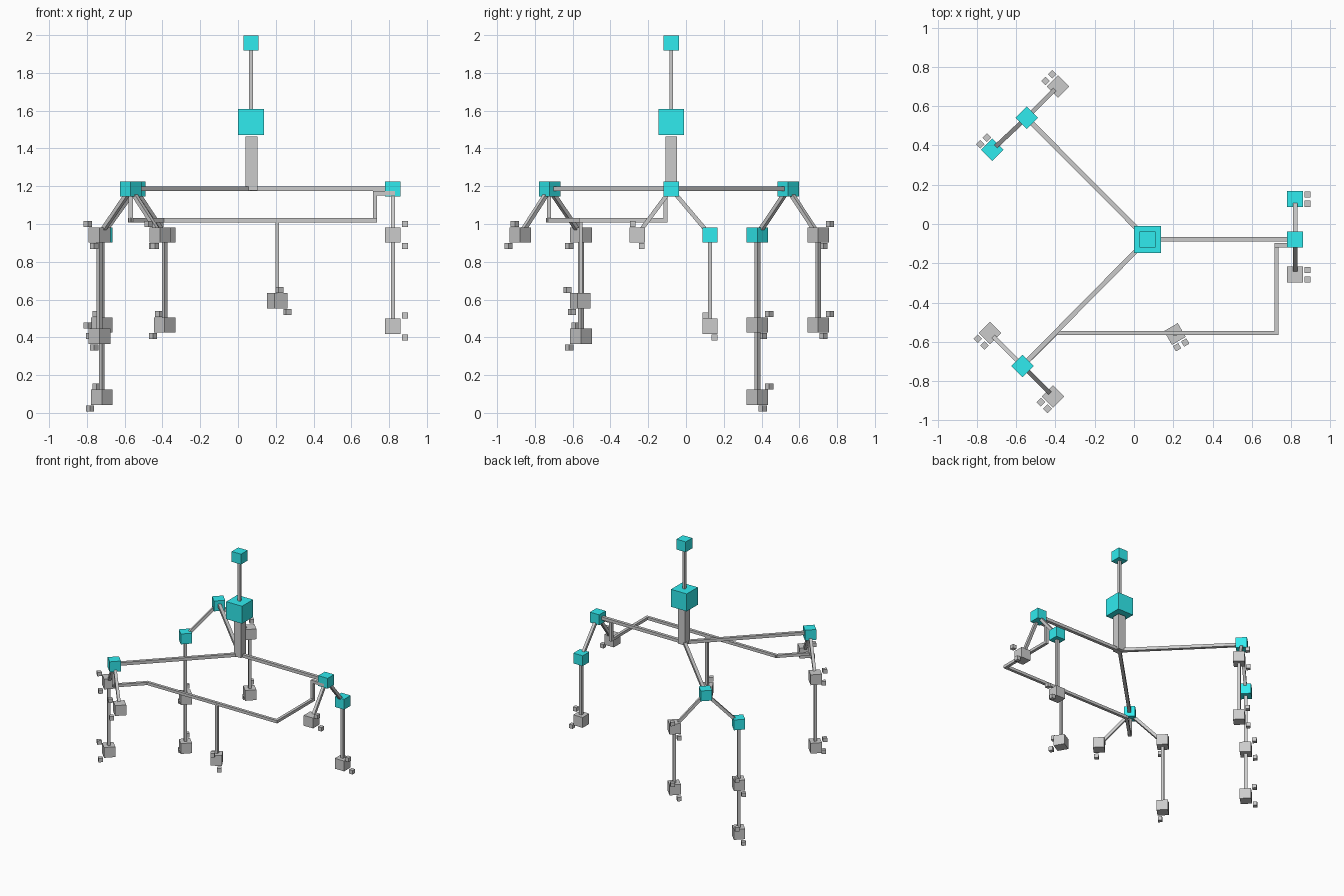
import bpy
from math import radians, atan2, hypot
from mathutils import Vector, Matrix

if "Cube" in bpy.data.objects:
    bpy.data.objects.remove(bpy.data.objects["Cube"])

cyan = bpy.data.materials.new("cyan")
cyan.diffuse_color = (0.03, 0.83, 0.86, 1)
cyan.use_nodes = True
cyan.node_tree.nodes["Principled BSDF"].inputs["Base Color"].default_value = cyan.diffuse_color


def box(name, loc, size, rot, mat=None):
    bpy.ops.mesh.primitive_cube_add(size=1)
    ob = bpy.context.object
    ob.name = name
    ob.matrix_world = Matrix.Translation(loc) @ rot @ Matrix.Diagonal((*size, 1))
    if mat:
        ob.data.materials.append(mat)
    return ob


def turn(deg):
    return Matrix.Rotation(radians(deg), 4, 'Z')


def rod(name, a, b, t=0.024, deg=0, extend=0):
    """Square rod from a to b; vertical rods are turned by deg."""
    a, b = Vector(a), Vector(b)
    d = b - a
    flat = hypot(d.x, d.y)
    heading = atan2(d.y, d.x) if flat > 1e-4 else radians(deg)
    rot = Matrix.Rotation(heading, 4, 'Z') @ Matrix.Rotation(-atan2(d.z, flat), 4, 'Y')
    return box(name, (a + b) / 2, (d.length + extend, t, t), rot)


def interface_node(name, loc, deg=0, size=0.081):
    box(name, loc, (size,) * 3, turn(deg), cyan)


def class_node(name, loc, deg):
    """Grey cube with two small cubes set off its outer face."""
    box(name, loc, (0.081,) * 3, turn(deg))
    for tag, s in (("upper", 1), ("lower", -1)):
        off = turn(deg) @ Vector((0.064, -0.024 * s, 0.058 * s))
        box(f"{name}_{tag}_tab", Vector(loc) + off, (0.031,) * 3, turn(deg))


# central stem
CX, CY = 0.069, -0.078
interface_node("top_node", (CX, CY, 1.958))
interface_node("main_node", (CX, CY, 1.54), size=0.137)
rod("top_rod", (CX, CY, 1.925), (CX, CY, 1.6), 0.02)
box("stem_post", (CX + 0.003, CY, 1.32), (0.062, 0.062, 0.284), turn(0))

# branches: hub, turn angle, children as (xy, [(z, is_interface), ...])
HUB_Z, CHILD_Z = 1.185, 0.942
branches = {
    "left_back": ((-0.547, 0.541), 135, [
        ((-0.388, 0.70), [(CHILD_Z, False), (0.465, False)]),
        ((-0.721, 0.378), [(CHILD_Z, True), (0.465, False), (0.082, False)])]),
    "left_front": ((-0.568, -0.722), 225, [
        ((-0.412, -0.878), [(CHILD_Z, False)]),
        ((-0.733, -0.556), [(CHILD_Z, False), (0.405, False)])]),
    "right": ((0.82, -0.078), 0, [
        ((0.82, -0.258), [(CHILD_Z, False)]),
        ((0.82, 0.127), [(CHILD_Z, True), (0.458, False)])]),
}
for side, (hub, deg, children) in branches.items():
    interface_node(f"{side}_hub", (*hub, HUB_Z), deg)
    rod(f"{side}_arm", (CX, CY, 1.187), (*hub, 1.187))
    for i, (xy, chain) in enumerate(children, 1):
        prev = (*hub, HUB_Z)
        for j, (z, is_interface) in enumerate(chain, 1):
            name = f"{side}_node_{i}_{j}"
            (interface_node if is_interface else class_node)(name, (*xy, z), deg)
            rod(f"{name}_rod", prev, (*xy, z), 0.022, deg)
            prev = (*xy, z)

# low rail that joins two hubs and carries a hanging node
rail = [(-0.568, -0.725, 1.185), (-0.568, -0.725, 1.02), (-0.396, -0.555, 1.02),
        (0.725, -0.555, 1.02), (0.725, -0.108, 1.02), (0.725, -0.108, 1.163),
        (0.82, -0.108, 1.163)]
for i, (a, b) in enumerate(zip(rail, rail[1:]), 1):
    rod(f"rail_{i}", a, b, 0.022, extend=0.02)
rod("hanging_rod", (0.208, -0.557, 1.02), (0.208, -0.557, 0.593), 0.02)
class_node("hanging_node", (0.208, -0.56, 0.593), -60)
